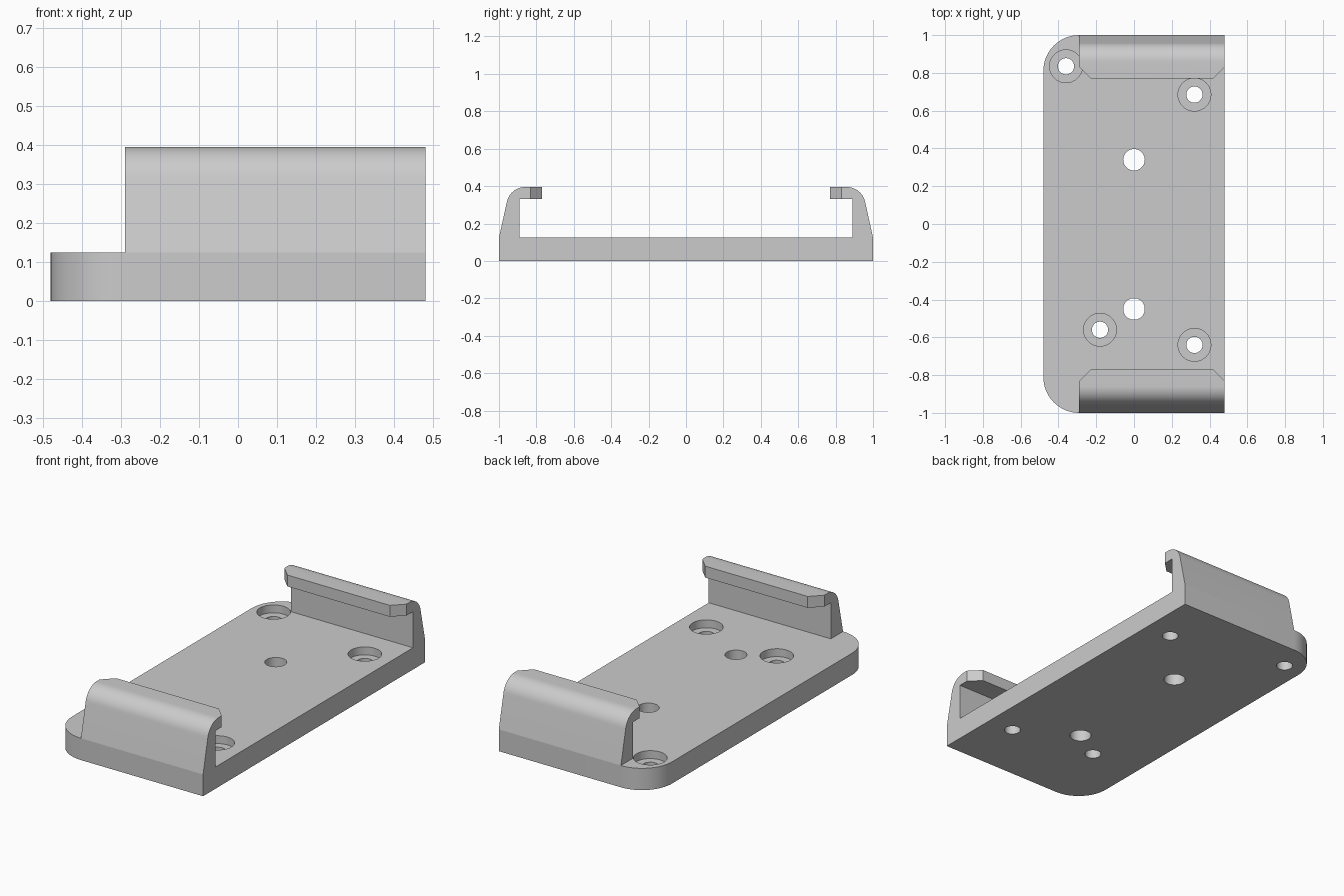
import bpy
import bmesh
from math import sin, cos, radians

# Remove the default cube only
cube = bpy.data.objects.get("Cube")
if cube:
    bpy.data.objects.remove(cube, do_unlink=True)

HALF_X, THICK, HOOK_X = 0.48, 0.124, -0.29

grey = bpy.data.materials.new("plain grey")
grey.use_nodes = True
grey.diffuse_color = (0.6, 0.6, 0.6, 1)
grey.node_tree.nodes["Principled BSDF"].inputs["Base Color"].default_value = (0.6, 0.6, 0.6, 1)


def arc(cx, cy, r, start, end, steps):
    angles = [radians(start + (end - start) * i / steps) for i in range(steps + 1)]
    return [(cx + r * cos(a), cy + r * sin(a)) for a in angles]


def prism(name, points, depth, edit=None):
    """Extrude a closed outline of 3D points along the depth vector."""
    bm = bmesh.new()
    face = bm.faces.new([bm.verts.new(p) for p in points])
    result = bmesh.ops.extrude_face_region(bm, geom=[face], use_keep_orig=True)
    moved = [v for v in result["geom"] if isinstance(v, bmesh.types.BMVert)]
    bmesh.ops.translate(bm, verts=moved, vec=depth)
    if edit:
        edit(bm)
    bmesh.ops.recalc_face_normals(bm, faces=bm.faces)
    mesh = bpy.data.meshes.new(name)
    bm.to_mesh(mesh)
    bm.free()
    mesh.materials.append(grey)
    obj = bpy.data.objects.new(name, mesh)
    bpy.context.collection.objects.link(obj)
    return obj


def smooth(obj):
    bpy.ops.object.select_all(action="DESELECT")
    obj.select_set(True)
    bpy.context.view_layer.objects.active = obj
    bpy.ops.object.shade_smooth_by_angle(angle=radians(25))


# Base plate with two rounded corners on one long side
R = 0.19
outline = [(HALF_X, -1), (HALF_X, 1)]
outline += arc(-HALF_X + R, 1 - R, R, 90, 180, 16)
outline += arc(-HALF_X + R, -1 + R, R, 180, 270, 16)
plate = prism("base_plate", [(x, y, 0) for x, y in outline], (0, 0, THICK))


# Round openings cut through or into the plate
def drill(x, y, r, bottom):
    ring = arc(x, y, r, 0, 360, 40)[:-1]
    cutter = prism("hole_cutter", [(px, py, bottom) for px, py in ring], (0, 0, 0.4))
    cutter.hide_render = True
    mod = plate.modifiers.new("hole", "BOOLEAN")
    mod.operation, mod.solver, mod.object = "DIFFERENCE", "EXACT", cutter
    bpy.context.view_layer.objects.active = plate
    bpy.ops.object.modifier_apply(modifier=mod.name)
    bpy.data.objects.remove(cutter, do_unlink=True)


for x, y in [(-0.36, 0.835), (0.32, 0.685), (-0.18, -0.56), (0.32, -0.64)]:
    drill(x, y, 0.087, THICK - 0.045)
    drill(x, y, 0.043, -0.1)
for y in (0.34, -0.45):
    drill(0, y, 0.057, -0.1)
smooth(plate)


# Hooked end walls with a chamfered lip
def chamfer_lip(bm):
    ends = [e for e in bm.edges
            if all(abs(abs(v.co.y) - 0.77) < 0.001 for v in e.verts)
            and abs(e.verts[0].co.x - e.verts[1].co.x) < 0.001]
    bmesh.ops.bevel(bm, geom=ends, offset=0.062, segments=1, affect="EDGES")


profile = [(0.89, THICK), (1, THICK)] + arc(0.86, 0.295, 0.1, 12, 90, 12)
profile += [(0.77, 0.395), (0.77, 0.33), (0.89, 0.33)]
for name, side in (("front_hook", -1), ("back_hook", 1)):
    hook = prism(name, [(HOOK_X, side * y, z) for y, z in profile],
                 (HALF_X - HOOK_X, 0, 0), chamfer_lip)
    smooth(hook)
